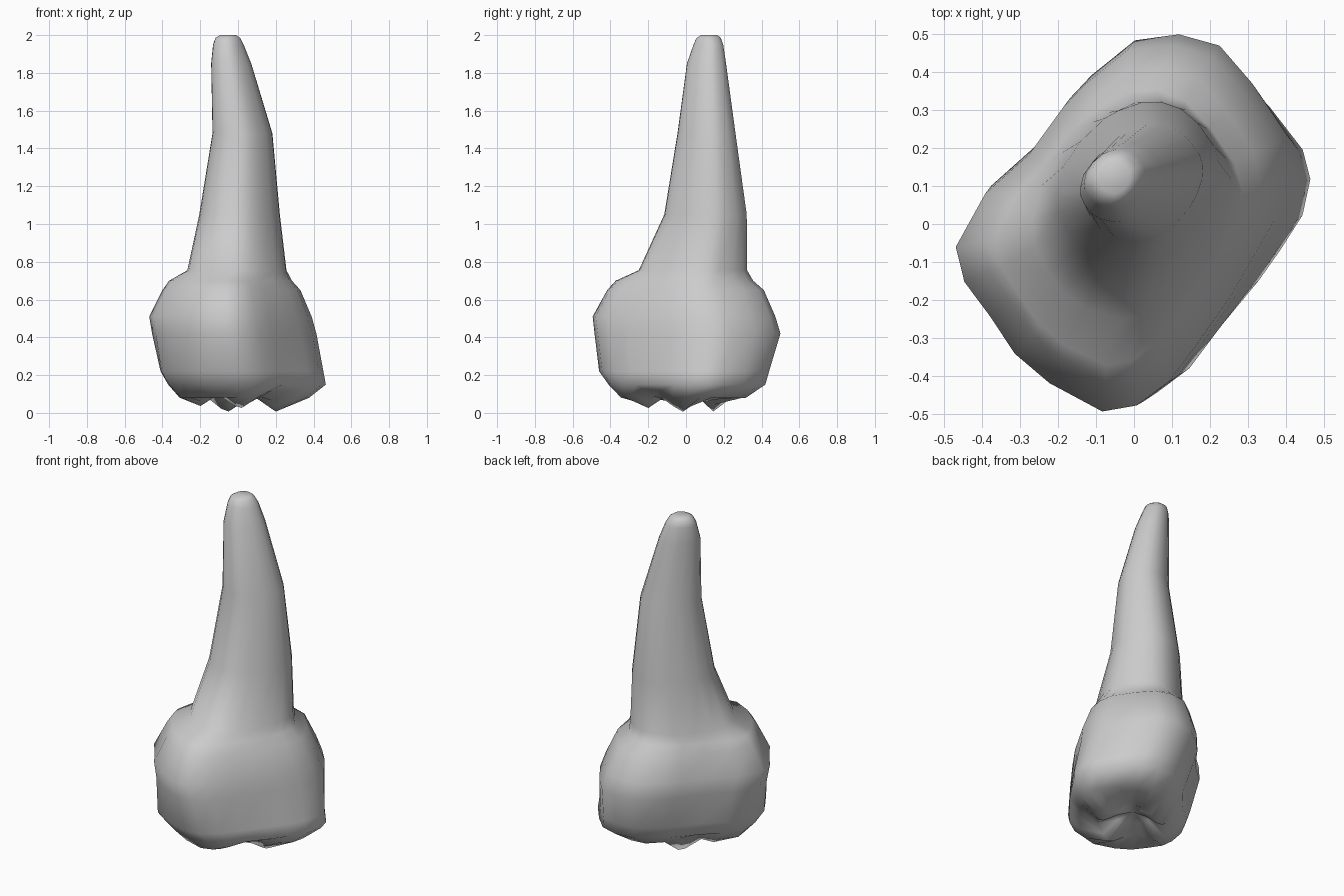
import bpy, bmesh, math

if "Cube" in bpy.data.objects:
    bpy.data.objects.remove(bpy.data.objects["Cube"])

# Widest crown outline seen from above (counter-clockwise)
OUTLINE = [(.47, .13), (.44, .22), (.34, .35), (.25, .455), (.14, .5), (.02, .48),
           (-.1, .39), (-.16, .33), (-.26, .2), (-.385, .095), (-.47, -.05),
           (-.445, -.145), (-.37, -.24), (-.3, -.34), (-.2, -.42), (-.05, -.495),
           (.045, -.475), (.13, -.405), (.2, -.3), (.3, -.17), (.37, -.08), (.44, .02)]

# z, x min, x max, y min, y max, roundness, bulge to back right / front left / front right
LEVELS = [
    (.08, -.31, .38, -.345, .32, .2, 0, .02, 0),
    (.15, -.37, .465, -.41, .42, .1, .015, .04, .01),
    (.22, -.41, .452, -.46, .44, 0, .015, .045, .015),
    (.42, -.455, .415, -.485, .5, 0, .025, .01, .03),
    (.51, -.47, .39, -.497, .473, 0, .025, 0, .03),
    (.65, -.40, .33, -.42, .412, .1, .02, 0, .015),
    (.70, -.365, .285, -.375, .355, .25, .01, 0, 0),
    (.755, -.268, .257, -.25, .325, .6, .015, .015, 0),
    (1.05, -.205, .222, -.115, .322, .6, .012, .015, 0),
    (1.48, -.135, .182, -.045, .262, .6, .01, .015, 0),
    (1.85, -.142, .07, .005, .212, .6, .01, .01, 0),
    (1.95, -.132, .03, .04, .197, .7, .005, .005, 0),
    (1.985, -.12, .012, .055, .185, .8, 0, 0, 0),
    (2.0, -.095, -.01, .08, .165, .9, 0, 0, 0),
]
CUSPS = [(.2, -.02, .005), (.01, -.2, .02), (-.06, .15, 0), (-.19, -.02, .02)]

bm = bmesh.new()
angles = [math.atan2(y, x) for x, y in OUTLINE]


def section(z, x0, x1, y0, y1, round_, *bulges):
    pts = []
    for (px, py), a in zip(OUTLINE, angles):
        sx = px / .94 * (1 - round_) + .5 * math.cos(a) * round_
        sy = py * (1 - round_) + .5 * math.sin(a) * round_
        x = (x0 + x1) / 2 + sx * (x1 - x0)
        y = (y0 + y1) / 2 + sy * (y1 - y0)
        for b, deg in zip(bulges, (45, -135, -45)):
            d = math.radians(deg)
            w = b * max(0, math.cos(a - d)) ** 5
            x, y = x + w * math.cos(d), y + w * math.sin(d)
        # groove running out through the two long sides
        lift = .05 * abs(math.sin(a - math.pi / 4)) ** 8 if z < .1 else 0
        pts.append((min(max(x, x0), x1), min(max(y, y0), y1), z + lift))
    return pts


def cusp_ring(scale, base, steep, top):
    pts = []
    for a in angles:
        x, y = .2 * math.cos(a), -.025 + .175 * math.sin(a)
        z = min(c + base + steep * math.hypot(x - cx, y - cy) for cx, cy, c in CUSPS)
        pts.append((x * scale, y * scale, min(z, top)))
    return pts


# Chewing surface with pit and four cusps, then crown, neck and root
loops = [cusp_ring(.5, .07, .4, .12), cusp_ring(1, 0, .65, .1)]
loops += [section(*lv) for lv in LEVELS]
rings = [[bm.verts.new(p) for p in loop] for loop in loops]

n = len(OUTLINE)
for lo, hi in zip(rings, rings[1:]):
    for i in range(n):
        j = (i + 1) % n
        bm.faces.new((lo[i], lo[j], hi[j], hi[i]))
pit = bm.verts.new((0, -.01, .13))
for i in range(n):
    bm.faces.new((pit, rings[0][(i + 1) % n], rings[0][i]))
bm.faces.new(rings[-1])
bmesh.ops.recalc_face_normals(bm, faces=bm.faces)

me = bpy.data.meshes.new("tooth")
bm.to_mesh(me)
bm.free()
tooth = bpy.data.objects.new("tooth", me)
bpy.context.collection.objects.link(tooth)
bpy.context.view_layer.objects.active = tooth
tooth.select_set(True)
bpy.ops.object.shade_smooth_by_angle(angle=math.radians(120))
